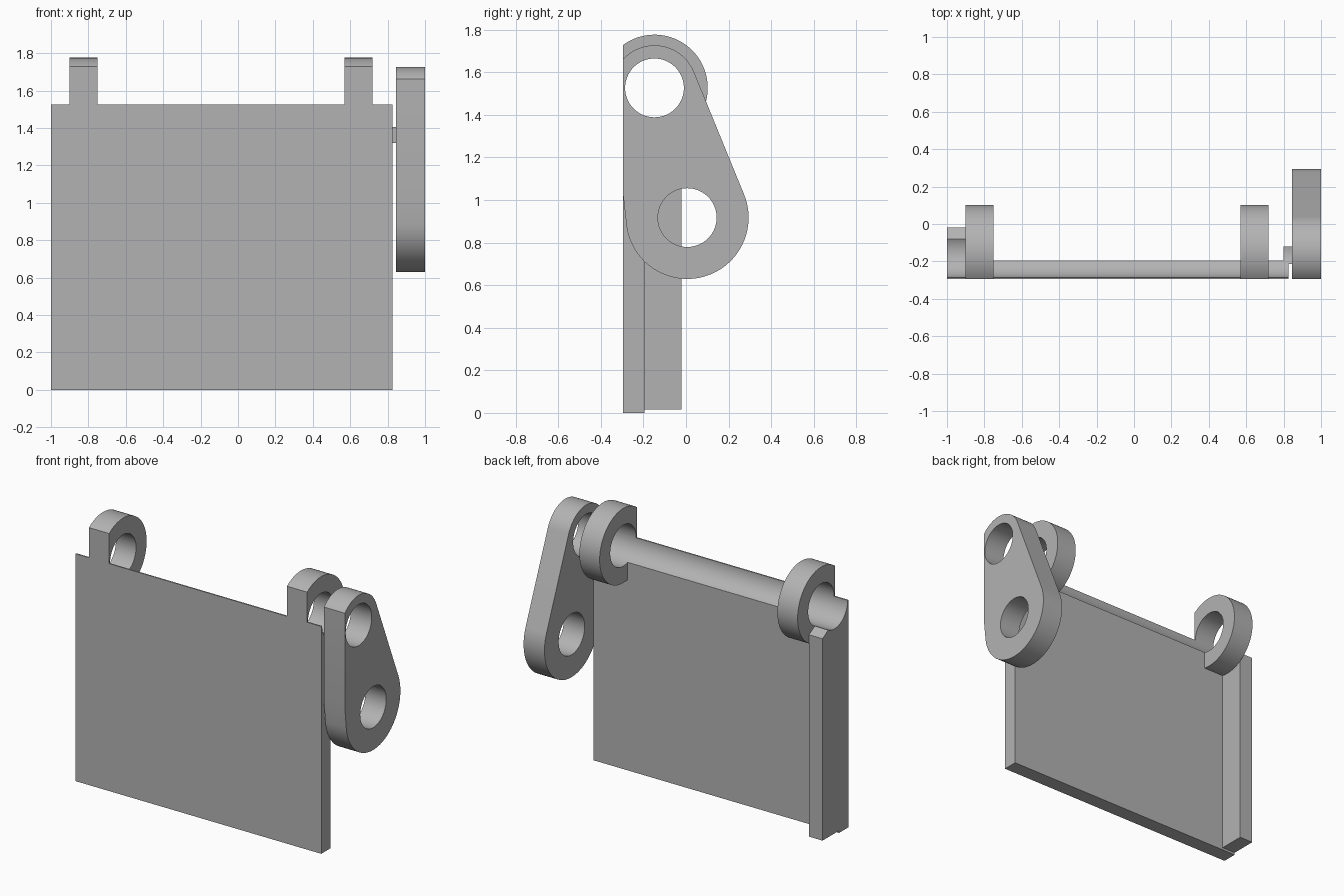
import bpy, bmesh, math
from mathutils import Matrix, Vector

if "Cube" in bpy.data.objects:
    bpy.data.objects.remove(bpy.data.objects["Cube"])

grey = bpy.data.materials.new("plain_grey")
grey.diffuse_color = (0.45, 0.45, 0.45, 1)
grey.use_nodes = True
grey.node_tree.nodes["Principled BSDF"].inputs["Base Color"].default_value = grey.diffuse_color

FRONT, BACK = -0.295, -0.195      # plate thickness limits in y
PY, PZ, PR = -0.148, 1.526, 0.138  # upper pivot hole
LY, LZ = 0.006, 0.917              # lower link hole
# profile (y, z) extruded along x
AXES = Matrix(((0, 0, 1, 0), (1, 0, 0, 0), (0, 1, 0, 0), (0, 0, 0, 1)))


def arc(cy, cz, r, a0, a1, n=48):
    """Points on an arc, angles in radians."""
    return [(cy + r * math.cos(a0 + (a1 - a0) * i / n),
             cz + r * math.sin(a0 + (a1 - a0) * i / n)) for i in range(n + 1)]


def circle(cy, cz, r, n=64):
    return arc(cy, cz, r, 0, math.tau, n)[:-1]


def groove(y0, y1, n=16):
    """Lower part of the pivot circle between two y positions."""
    a = [-math.acos(max(-1, min(1, (y - PY) / PR))) for y in (y0, y1)]
    return arc(PY, PZ, PR, a[0], a[1], n)


def extrude(name, x0, x1, loops):
    cu = bpy.data.curves.new(name + "_outline", 'CURVE')
    cu.dimensions = '2D'
    cu.fill_mode = 'BOTH'
    cu.extrude = (x1 - x0) / 2
    for pts in loops:
        sp = cu.splines.new('POLY')
        sp.points.add(len(pts) - 1)
        for p, (y, z) in zip(sp.points, pts):
            p.co = (y, z, 0, 1)
        sp.use_cyclic_u = True
    tmp = bpy.data.objects.new(name + "_outline", cu)
    bpy.context.collection.objects.link(tmp)
    deps = bpy.context.evaluated_depsgraph_get()
    me = bpy.data.meshes.new_from_object(tmp.evaluated_get(deps))
    bpy.data.objects.remove(tmp)
    me.transform(Matrix.Translation(((x0 + x1) / 2, 0, 0)) @ AXES)
    bm = bmesh.new()
    bm.from_mesh(me)
    bmesh.ops.remove_doubles(bm, verts=bm.verts, dist=1e-5)
    bmesh.ops.recalc_face_normals(bm, faces=bm.faces)
    bm.to_mesh(me)
    bm.free()
    me.materials.clear()
    me.materials.append(grey)
    ob = bpy.data.objects.new(name, me)
    bpy.context.collection.objects.link(ob)
    bpy.ops.object.select_all(action='DESELECT')
    ob.select_set(True)
    bpy.context.view_layer.objects.active = ob
    bpy.ops.object.shade_smooth_by_angle(angle=math.radians(30))
    return ob


# Flat plate with a round groove along its top edge
extrude("plate", -1.0, 0.825,
        [[(FRONT, 0), (BACK, 0)] + groove(BACK, PY - PR) + [(FRONT, PZ)]])

# Upright rib on the left end, with a sloped top and the same groove
extrude("side_rib", -1.0, -0.9,
        [[(BACK, 0.015), (-0.02, 0.015), (-0.02, 1.37)] + groove(-0.08, BACK)])

# Hinge rings standing on the plate, flat at the front
R = 0.25
top = math.acos((FRONT - PY) / R)
low = -math.acos((BACK - PY) / R)
ring = [(FRONT, PZ)] + arc(PY, PZ, R, top, low, 64)
ring += groove(BACK, PY - PR)
# the bore continues over the top and ends at the flat front
bore_low = -math.acos((BACK - PY) / PR)
ring = [(FRONT, PZ)] + arc(PY, PZ, R, top, low, 64) + arc(PY, PZ, PR, bore_low, math.pi, 64)
for name, x0, x1 in (("left_ring", -0.9, -0.75), ("right_ring", 0.57, 0.72)):
    extrude(name, x0, x1, [ring])

# Link arm: two circles joined by tangents, trimmed flat at the front
r1, r2 = 0.2, 0.288
d = Vector((LY - PY, LZ - PZ))
base = math.atan2(d.y, d.x)
off = math.acos((r1 - r2) / d.length)
right_a, left_a = base + off, base - off
start = math.acos((FRONT - PY) / r1)
lower = arc(LY, LZ, r2, right_a, left_a, 64)
# where the left tangent crosses the flat front
n = Vector((math.cos(left_a), math.sin(left_a)))
q = Vector((LY, LZ)) + n * r2
t = Vector((-n.y, n.x))
cross = q + t * ((FRONT - q.x) / t.x)
link = arc(PY, PZ, r1, start, right_a) + lower + [tuple(cross)]
extrude("link_arm", 0.845, 1.0,
        [link, circle(PY, PZ, PR), circle(LY, LZ, PR)])

# Small bridge joining the plate and the link arm
extrude("bridge", 0.8, 0.845,
        [[(-0.215, 1.32), (-0.12, 1.32)] + groove(-0.12, -0.215)])
